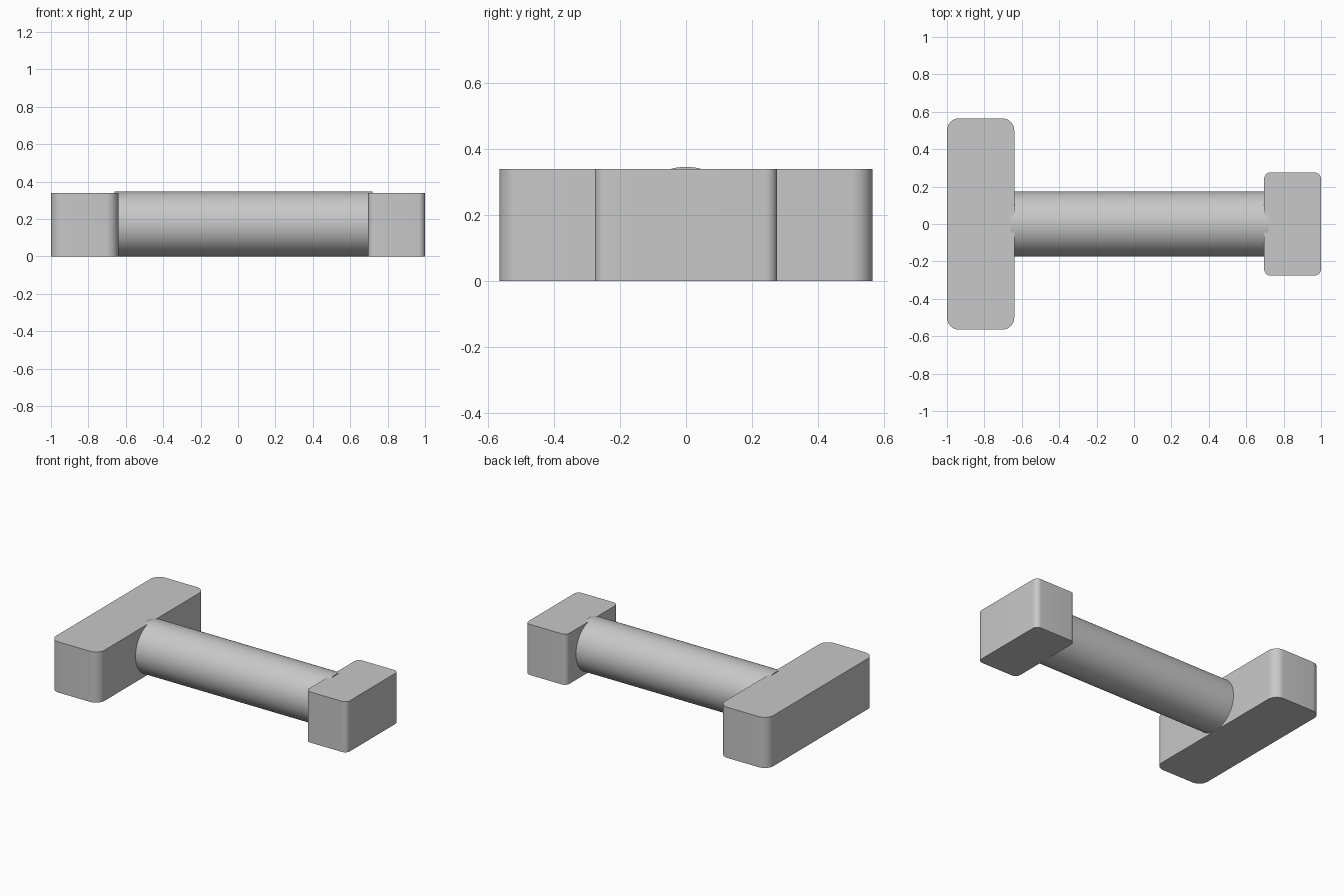
import bpy, bmesh, math

if "Cube" in bpy.data.objects:
    bpy.data.objects.remove(bpy.data.objects["Cube"])

grey = bpy.data.materials.new("plain grey")
grey.diffuse_color = (0.58, 0.58, 0.58, 1)
grey.use_nodes = True
grey.node_tree.nodes["Principled BSDF"].inputs["Base Color"].default_value = grey.diffuse_color


def finish(name, bm):
    bmesh.ops.recalc_face_normals(bm, faces=bm.faces)
    mesh = bpy.data.meshes.new(name)
    bm.to_mesh(mesh)
    bm.free()
    mesh.materials.append(grey)
    obj = bpy.data.objects.new(name, mesh)
    bpy.context.collection.objects.link(obj)
    bpy.ops.object.select_all(action='DESELECT')
    obj.select_set(True)
    bpy.context.view_layer.objects.active = obj
    bpy.ops.object.shade_smooth_by_angle(angle=math.radians(35))
    return obj


def rounded_block(name, x0, x1, half_y, height, radius, steps=10):
    """Upright block with rounded vertical corners."""
    bm = bmesh.new()
    corners = [(x1 - radius, half_y - radius), (x0 + radius, half_y - radius),
               (x0 + radius, radius - half_y), (x1 - radius, radius - half_y)]
    ring = []
    for q, (cx, cy) in enumerate(corners):
        for i in range(steps + 1):
            a = math.pi / 2 * (q + i / steps)
            ring.append(bm.verts.new((cx + radius * math.cos(a), cy + radius * math.sin(a), 0)))
    base = bm.faces.new(ring)
    top = bmesh.ops.extrude_face_region(bm, geom=[base], use_keep_orig=True)
    verts = [g for g in top["geom"] if isinstance(g, bmesh.types.BMVert)]
    bmesh.ops.translate(bm, verts=verts, vec=(0, 0, height))
    return finish(name, bm)


def bar(name, x0, x1, radius, segments=64):
    """Round bar lying along x and resting on the ground."""
    bm = bmesh.new()
    bmesh.ops.create_cone(bm, cap_ends=True, segments=segments,
                          radius1=radius, radius2=radius, depth=x1 - x0)
    for v in bm.verts:
        x, y, z = v.co
        v.co = (z + (x0 + x1) / 2, y, x + radius)
    return finish(name, bm)


# Wide and narrow end blocks joined by a round bar
rounded_block("wide_end_block", -1.0, -0.64, 0.565, 0.34, 0.065)
rounded_block("narrow_end_block", 0.696, 1.0, 0.276, 0.34, 0.035)
bar("connecting_bar", -0.66, 0.72, 0.173)
